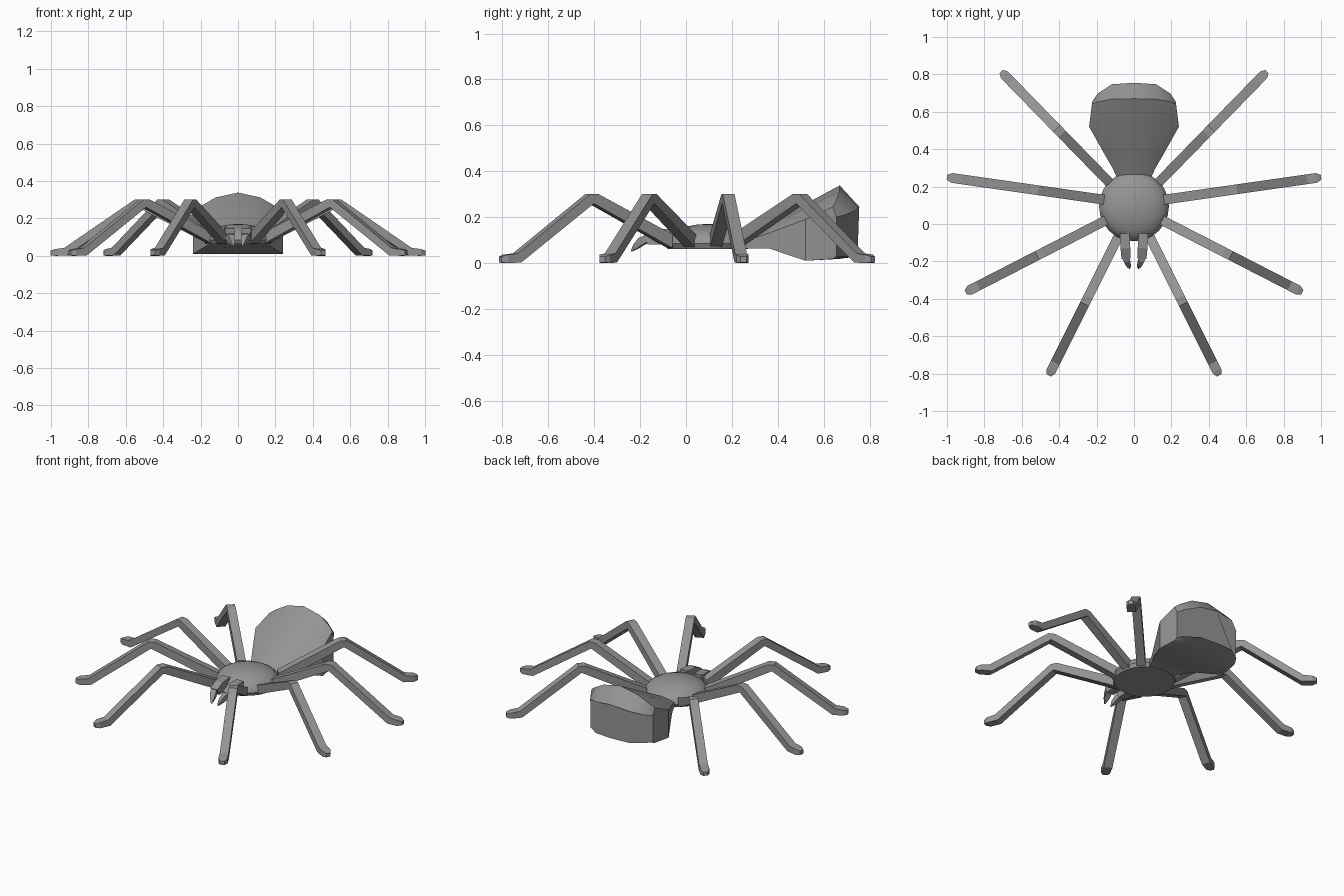
import bpy, bmesh, math
from mathutils import Vector

if "Cube" in bpy.data.objects:
    bpy.data.objects.remove(bpy.data.objects["Cube"])

grey = bpy.data.materials.new("grey")
grey.diffuse_color = (0.3, 0.3, 0.3, 1)
grey.use_nodes = True
grey.node_tree.nodes["Principled BSDF"].inputs["Base Color"].default_value = grey.diffuse_color


def loft(name, rings, smooth=None):
    """Skin a list of equal-length point rings and cap both ends."""
    bm = bmesh.new()
    loops = [[bm.verts.new(p) for p in ring] for ring in rings]
    n = len(loops[0])
    for a, b in zip(loops, loops[1:]):
        for i in range(n):
            j = (i + 1) % n
            bm.faces.new((a[i], a[j], b[j], b[i]))
    bm.faces.new(loops[0])
    bm.faces.new(loops[-1])
    bmesh.ops.recalc_face_normals(bm, faces=bm.faces)
    me = bpy.data.meshes.new(name)
    bm.to_mesh(me)
    bm.free()
    me.materials.append(grey)
    ob = bpy.data.objects.new(name, me)
    bpy.context.collection.objects.link(ob)
    if smooth:
        bpy.ops.object.select_all(action='DESELECT')
        ob.select_set(True)
        bpy.context.view_layer.objects.active = ob
        bpy.ops.object.shade_smooth_by_angle(angle=math.radians(smooth))
    return ob


def limb(name, start, end, stations):
    """Box limb: stations are (dist_top, z_top, dist_bottom, z_bottom, half_width)."""
    start = Vector((*start, 0))
    d = (Vector((*end, 0)) - start).normalized()
    side = Vector((-d.y, d.x, 0))
    rings = []
    for dt, zt, db, zb, w in stations:
        top = start + d * dt + Vector((0, 0, zt))
        bot = start + d * db + Vector((0, 0, zb))
        rings.append([top - side * w, top + side * w, bot + side * w, bot - side * w])
    return loft(name, rings)


# Domed front body with a short rim and flat underside
profile = [(0.175, 0.062), (0.187, 0.085)]
profile += [(0.187 * math.cos(t), 0.085 + 0.085 * math.sin(t))
            for t in (math.radians(a) for a in (15, 30, 45, 60, 75, 87))]
loft("front_body", [[(r * math.cos(k * math.tau / 24), 0.095 + r * math.sin(k * math.tau / 24), z)
                     for k in range(24)] for r, z in profile], 40)

# Abdomen: flat-bottomed sections (y, edge setback, half width, bottom, side top, centre top)
U = (-1, -0.87, -0.53, 0, 0.53, 0.87, 1)
sections = [(0.20, 0.0, 0.07, 0.064, 0.075, 0.085),
            (0.30, 0.0, 0.115, 0.064, 0.11, 0.137),
            (0.36, 0.0, 0.15, 0.064, 0.13, 0.17),
            (0.52, 0.0, 0.24, 0.010, 0.19, 0.257),
            (0.67, 0.03, 0.225, 0.018, 0.245, 0.338),
            (0.755, 0.10, 0.223, 0.030, 0.20, 0.245)]
rings = []
for y, back, hw, zb, zs, zt in sections:
    top = [(u * hw, y - back * abs(u) ** 4, zt - (zt - zs) * u * u) for u in U]
    bot = [(u * hw, y - back * abs(u) ** 4, zb) for u in reversed(U)]
    rings.append(top + bot)
loft("abdomen", rings, 25)

# Four legs on each side: hip, knee and toe positions in plan
legs = [((0.085, -0.07), (0.255, -0.41), (0.455, -0.81)),
        ((0.15, 0.02), (0.50, -0.16), (0.90, -0.365)),
        ((0.16, 0.13), (0.53, 0.185), (1.0, 0.25)),
        ((0.13, 0.22), (0.40, 0.495), (0.71, 0.815))]
for s, label in ((1, "right"), (-1, "left")):
    for i, (hip, knee, toe) in enumerate(legs):
        k = math.dist(hip, knee)
        t = math.dist(hip, toe)
        limb(f"leg_{label}_{i + 1}", (s * hip[0], hip[1]), (s * toe[0], toe[1]),
             [(0, 0.125, 0, 0.065, 0.026),
              (k - 0.02, 0.300, k, 0.258, 0.026),
              (k + 0.02, 0.300, k + 0.005, 0.258, 0.026),
              (t - 0.075, 0.042, t - 0.09, 0.002, 0.026),
              (t - 0.025, 0.036, t - 0.025, 0.0, 0.026),
              (t, 0.028, t, 0.003, 0.013)])

    # Jaw block and its curved, pointed fang
    limb(f"jaw_{label}", (s * 0.05, -0.05), (s * 0.043, -0.18),
         [(0, 0.15, 0, 0.08, 0.026), (0.08, 0.145, 0.08, 0.08, 0.026),
          (0.135, 0.120, 0.115, 0.08, 0.024)])
    limb(f"fang_{label}", (s * 0.05, -0.165), (s * 0.022, -0.24),
         [(0, 0.125, 0, 0.09, 0.019), (0.04, 0.108, 0.03, 0.075, 0.017),
          (0.065, 0.08, 0.05, 0.062, 0.012), (0.08, 0.052, 0.076, 0.05, 0.003)])
